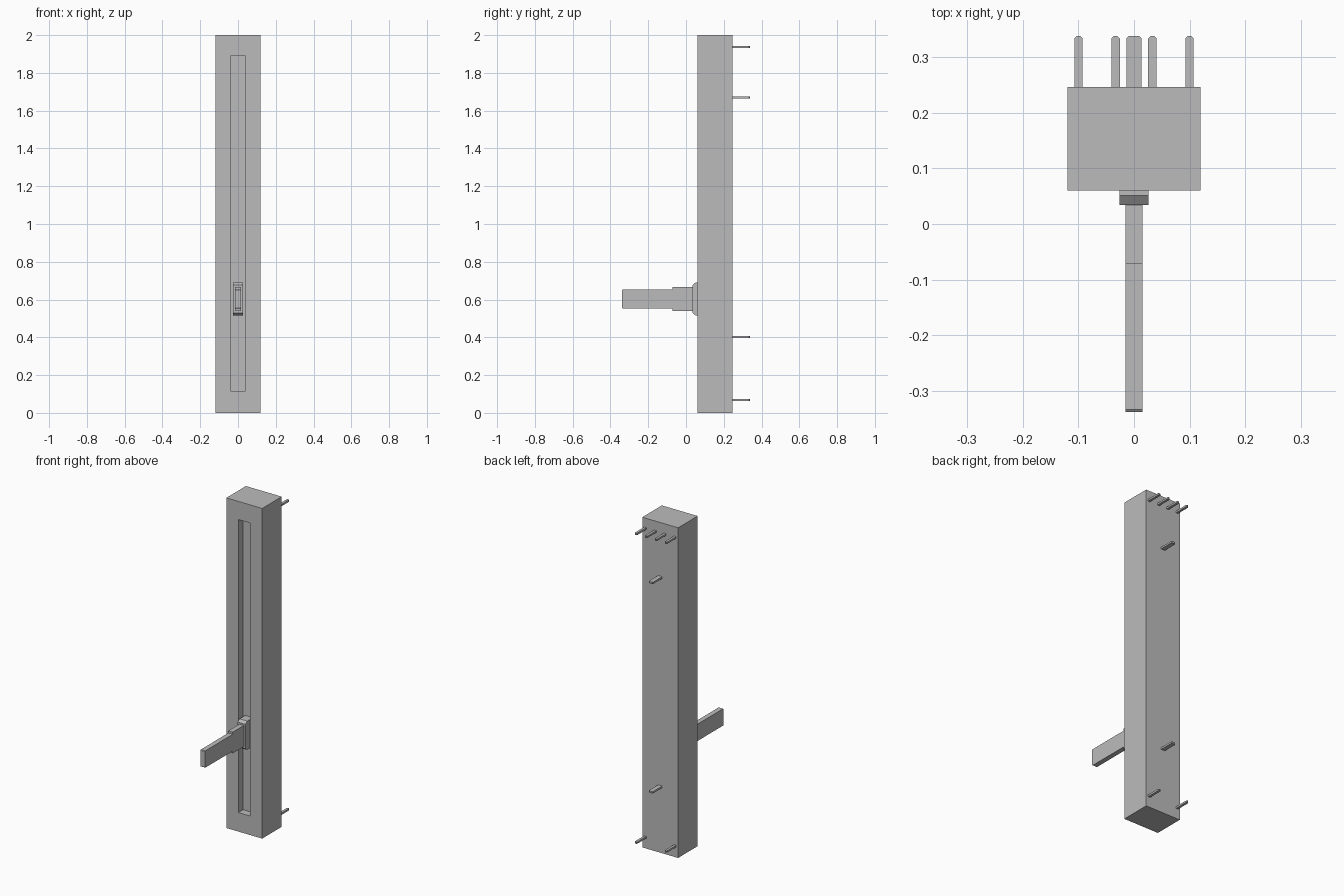
import bpy
import bmesh
from mathutils import Vector

cube = bpy.data.objects.get("Cube")
if cube:
    bpy.data.objects.remove(cube, do_unlink=True)

grey = bpy.data.materials.new("plain_grey")
grey.use_nodes = True
grey.diffuse_color = (0.5, 0.5, 0.5, 1)
grey.node_tree.nodes["Principled BSDF"].inputs["Base Color"].default_value = (0.5, 0.5, 0.5, 1)


def finish(name, bm):
    bmesh.ops.recalc_face_normals(bm, faces=bm.faces[:])
    mesh = bpy.data.meshes.new(name)
    bm.to_mesh(mesh)
    bm.free()
    mesh.materials.append(grey)
    obj = bpy.data.objects.new(name, mesh)
    bpy.context.collection.objects.link(obj)
    return obj


def prism(name, points, direction):
    """Extrude a closed outline along a direction."""
    bm = bmesh.new()
    face = bm.faces.new([bm.verts.new(p) for p in points])
    ext = bmesh.ops.extrude_face_region(bm, geom=[face])
    moved = [v for v in ext["geom"] if isinstance(v, bmesh.types.BMVert)]
    bmesh.ops.translate(bm, verts=moved, vec=Vector(direction))
    return finish(name, bm)


# Housing: a tall box with a shallow slot sunk into its front
FRONT, BACK, SLOT_DEPTH = 0.06, 0.247, 0.045
bm = bmesh.new()
bmesh.ops.create_cube(bm, size=1)
bmesh.ops.scale(bm, vec=(0.24, BACK - FRONT, 2), verts=bm.verts)
bmesh.ops.translate(bm, vec=(0, (FRONT + BACK) / 2, 1), verts=bm.verts)
bm.normal_update()
front = next(f for f in bm.faces if f.normal.y < -0.9)
bmesh.ops.inset_region(bm, faces=[front], thickness=0.05)
for v in front.verts:
    v.co = (0.04 if v.co.x > 0 else -0.04, FRONT, 1.89 if v.co.z > 1 else 0.115)
ext = bmesh.ops.extrude_discrete_faces(bm, faces=[front])
for v in ext["faces"][0].verts:
    v.co.y += SLOT_DEPTH
finish("housing", bm)

# Slider: chamfered carriage and a stepped lever, both symmetric about z = MID
MID = 0.603


def side_profile(name, half_outline, half_width):
    upper = [(-half_width, y, MID + h) for y, h in half_outline]
    lower = [(-half_width, y, MID - h) for y, h in reversed(half_outline)]
    return prism(name, upper + lower, (2 * half_width, 0, 0))


side_profile("slider_carriage",
             [(0.034, 0.074), (0.051, 0.087), (FRONT + SLOT_DEPTH, 0.087)], 0.026)
side_profile("slider_lever",
             [(-0.338, 0.048), (-0.334, 0.051), (-0.072, 0.051),
              (-0.072, 0.064), (0.04, 0.064)], 0.015)

# Terminal pins on the back, with clipped tip corners
TIP, CLIP, THICK = 0.338, 0.004, 0.011


def pin(name, x, z, width):
    w = width / 2
    outline = [(-w, BACK - 0.01), (w, BACK - 0.01), (w, TIP - CLIP),
               (w - CLIP, TIP), (CLIP - w, TIP), (-w, TIP - CLIP)]
    prism(name, [(x + px, y, z - THICK / 2) for px, y in outline], (0, 0, THICK))


for i, x in enumerate((-0.1, -0.033, 0.033, 0.1)):
    pin(f"top_pin_{i + 1}", x, 1.938, 0.015)
for i, x in enumerate((-0.1, 0.1)):
    pin(f"bottom_pin_{i + 1}", x, 0.068, 0.015)
for name, z in (("upper_mounting_tab", 1.67), ("lower_mounting_tab", 0.402)):
    pin(name, 0, z, 0.027)
